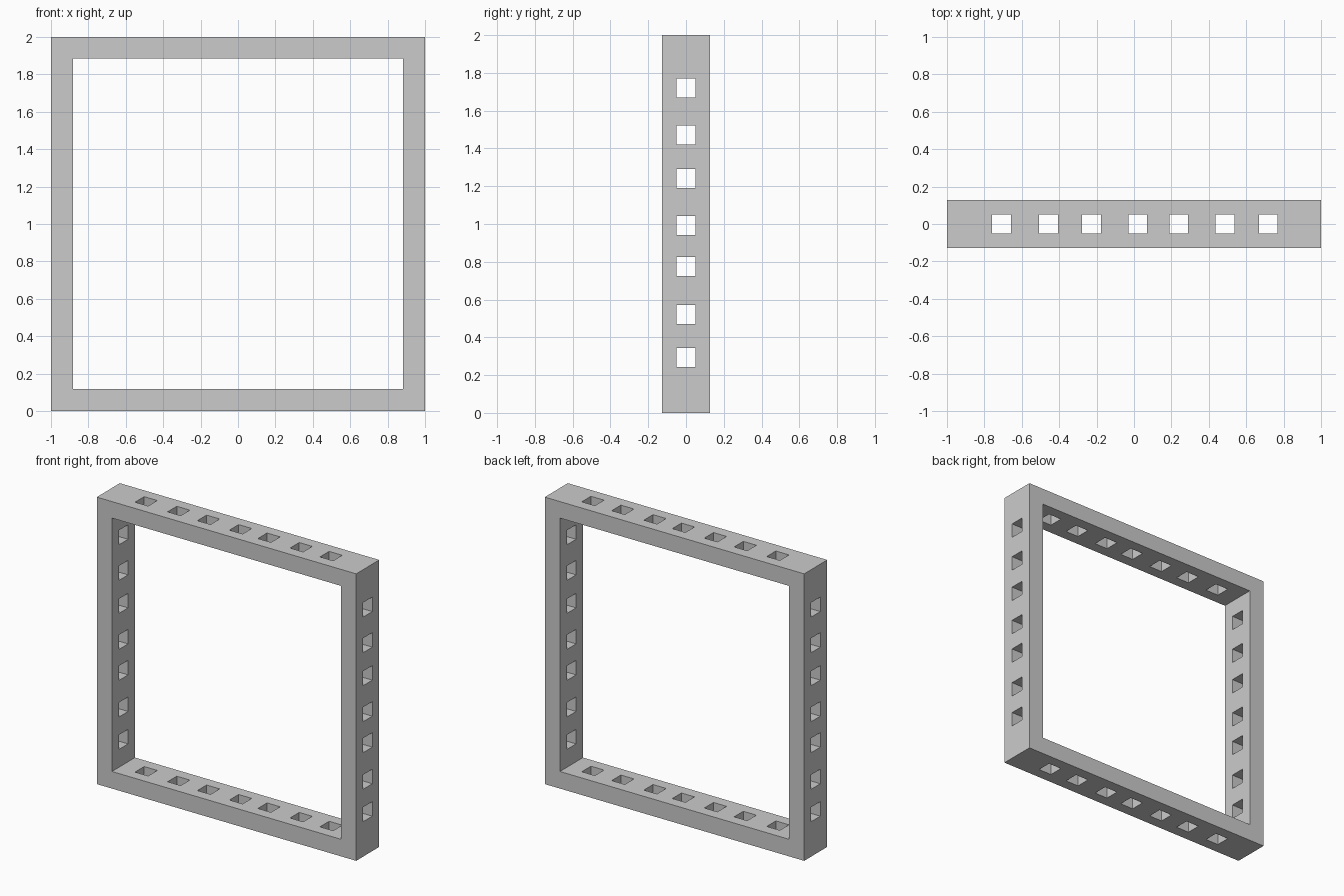
import bpy, bmesh
from mathutils import Matrix, Vector

if "Cube" in bpy.data.objects:
    bpy.data.objects.remove(bpy.data.objects["Cube"])

HALF_DEPTH = 0.127
INNER = 0.883          # half size of the opening
HOLE = 0.101           # side of the square holes
HOLE_X = (-0.708, -0.457, -0.227, 0.020, 0.239, 0.487, 0.718)
HOLE_Z = (0.294, 0.520, 0.775, 0.991, 1.242, 1.472, 1.720)


def boxes(name, items):
    """One mesh object made of (centre, size) boxes."""
    bm = bmesh.new()
    for centre, size in items:
        m = Matrix.Translation(centre) @ Matrix.Diagonal(Vector(size).to_4d())
        bmesh.ops.create_cube(bm, size=1, matrix=m)
    mesh = bpy.data.meshes.new(name)
    bm.to_mesh(mesh)
    bm.free()
    obj = bpy.data.objects.new(name, mesh)
    bpy.context.collection.objects.link(obj)
    return obj


def cut(target, cutter):
    """Subtract the cutter, apply the result and remove the cutter."""
    cutter.hide_render = True
    mod = target.modifiers.new(cutter.name, 'BOOLEAN')
    mod.operation = 'DIFFERENCE'
    mod.solver = 'EXACT'
    mod.object = cutter
    bpy.context.view_layer.objects.active = target
    bpy.ops.object.modifier_apply(modifier=mod.name)
    bpy.data.objects.remove(cutter)


# Square frame with its large opening
frame = boxes("square_frame", [((0, 0, 1), (2, 2 * HALF_DEPTH, 2))])
cut(frame, boxes("opening", [((0, 0, 1.002), (2 * INNER, 1, 2 * INNER))]))

# Holes through the top and bottom rails, then through both side posts
cut(frame, boxes("rail_holes", [((x, 0, 1), (HOLE, HOLE, 3)) for x in HOLE_X]))
cut(frame, boxes("post_holes", [((0, 0, z), (3, HOLE, HOLE)) for z in HOLE_Z]))
